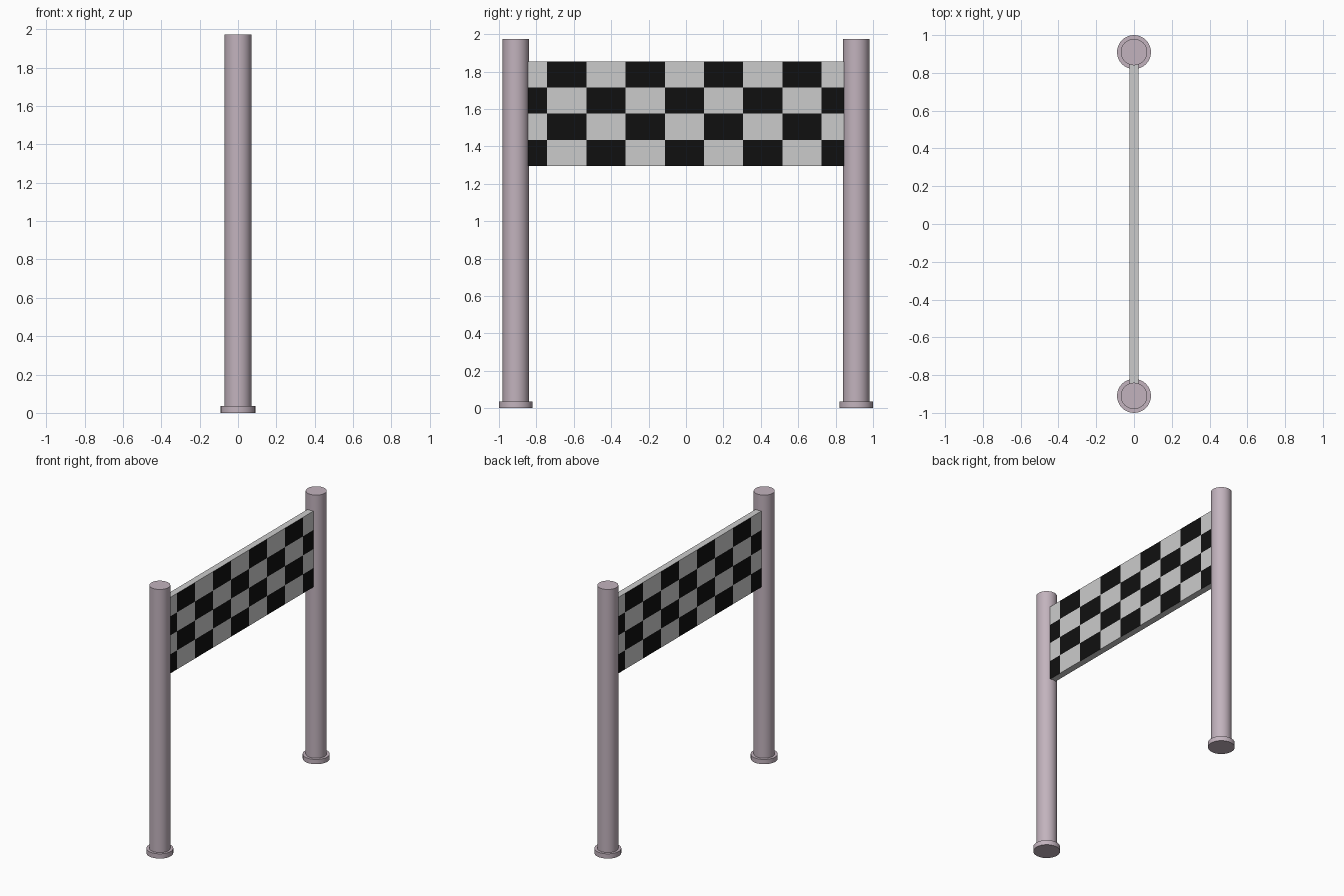
import bpy, bmesh

if "Cube" in bpy.data.objects:
    bpy.data.objects.remove(bpy.data.objects["Cube"])


def material(name, rgb):
    m = bpy.data.materials.new(name)
    m.diffuse_color = (*rgb, 1)
    m.use_nodes = True
    m.node_tree.nodes["Principled BSDF"].inputs["Base Color"].default_value = m.diffuse_color
    return m


POST = material("mauve_grey", (0.54, 0.45, 0.51))
WHITE = material("off_white", (0.8, 0.8, 0.8))
BLACK = material("black", (0.005, 0.005, 0.005))


def cylinder(name, y, radius, z0, z1):
    bpy.ops.mesh.primitive_cylinder_add(vertices=32, radius=radius, depth=z1 - z0,
                                        location=(0, y, (z0 + z1) / 2))
    ob = bpy.context.object
    ob.name = name
    ob.data.materials.append(POST)
    bpy.ops.object.shade_smooth_by_angle()


# Two posts, each on a low round foot
for side, y in (("left", -0.91), ("right", 0.91)):
    cylinder(side + "_post", y, 0.07, 0.0, 1.973)
    cylinder(side + "_foot", y, 0.09, 0.0, 0.035)

# Chequered banner: the back face is the front face turned half round
HALF_THICK, END = 0.024, 0.845
ys = [-END] + [-0.742 + 0.2095 * i for i in range(8)] + [END]
zs = [1.855 - 0.14 * j for j in range(5)]

bm = bmesh.new()
faces = []
for s in (1, -1):
    grid = [[bm.verts.new((s * HALF_THICK, s * y, z)) for y in ys] for z in zs]
    for j in range(len(zs) - 1):
        for i in range(len(ys) - 1):
            f = bm.faces.new((grid[j][i], grid[j + 1][i],
                              grid[j + 1][i + 1], grid[j][i + 1]))
            f.material_index = (i + j) % 2
    faces.append(grid)

# Banner rim: top, bottom and both ends
a, b = faces
bm.faces.new(a[0] + b[0])
bm.faces.new(a[-1] + b[-1])
for p, q in ((a, b), (b, a)):
    bm.faces.new([row[-1] for row in p] + [row[0] for row in reversed(q)])
bmesh.ops.recalc_face_normals(bm, faces=bm.faces)

mesh = bpy.data.meshes.new("chequered_banner")
bm.to_mesh(mesh)
bm.free()
mesh.materials.append(WHITE)
mesh.materials.append(BLACK)
bpy.context.collection.objects.link(bpy.data.objects.new("chequered_banner", mesh))
